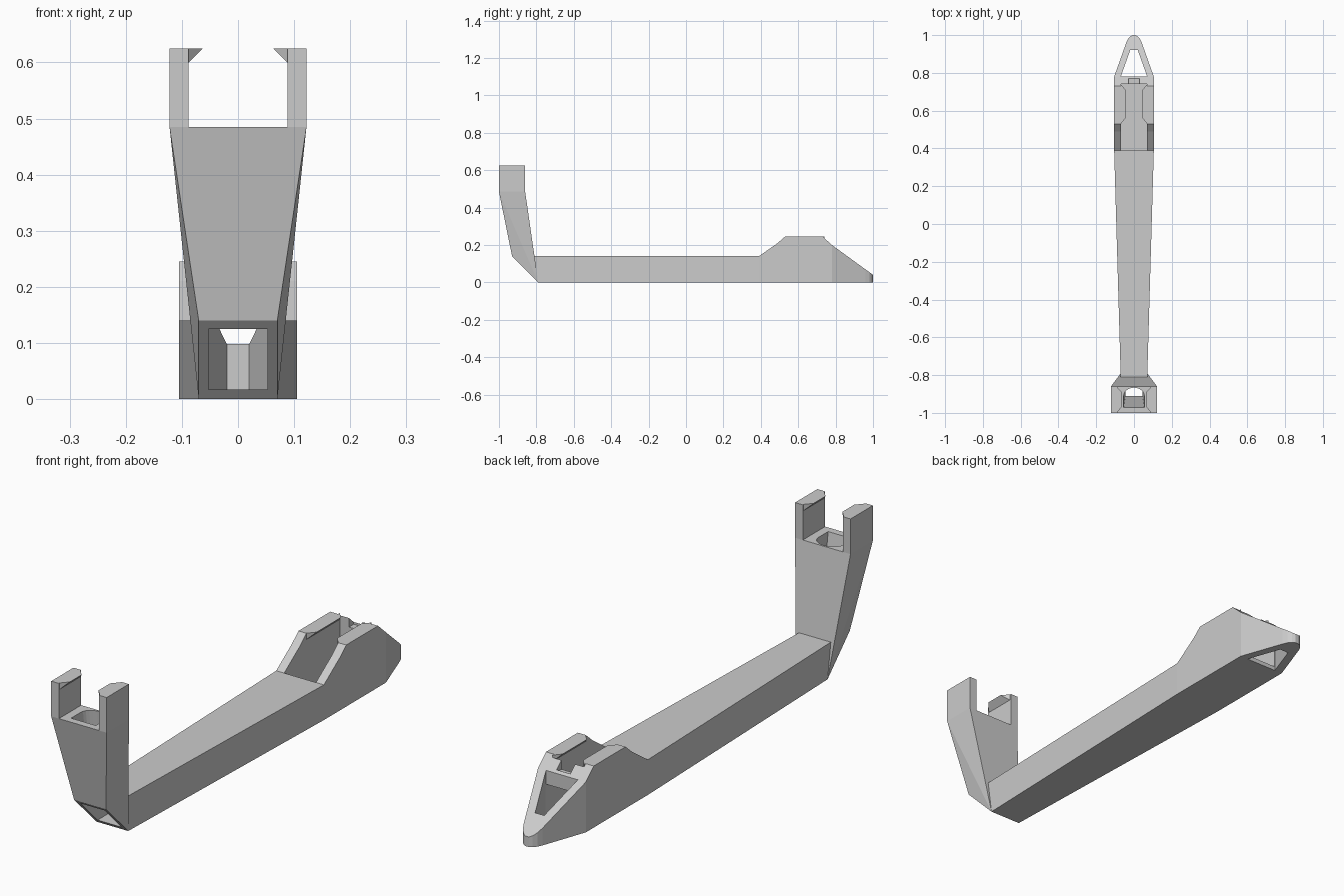
import bpy, bmesh, math

cube = bpy.data.objects.get("Cube")
if cube:
    bpy.data.objects.remove(cube, do_unlink=True)

grey = bpy.data.materials.new("plain grey")
grey.use_nodes = True
grey.diffuse_color = (0.6, 0.6, 0.6, 1)
grey.node_tree.nodes["Principled BSDF"].inputs["Base Color"].default_value = (0.6, 0.6, 0.6, 1)


def finish(name, bm):
    bmesh.ops.recalc_face_normals(bm, faces=bm.faces[:])
    mesh = bpy.data.meshes.new(name)
    bm.to_mesh(mesh)
    bm.free()
    mesh.materials.append(grey)
    obj = bpy.data.objects.new(name, mesh)
    bpy.context.collection.objects.link(obj)
    return obj


def hull(name, points):
    """Convex solid around the points, with flat areas merged."""
    bm = bmesh.new()
    for p in points:
        bm.verts.new(p)
    bmesh.ops.convex_hull(bm, input=bm.verts[:])
    bmesh.ops.dissolve_limit(bm, angle_limit=0.01, verts=bm.verts[:], edges=bm.edges[:])
    return finish(name, bm)


def box(name, xs, ys, zs):
    return hull(name, [(x, y, z) for x in xs for y in ys for z in zs])


def both(points):
    return [(s * x, y, z) for x, y, z in points for s in (-1, 1)]


def cut(obj, cutters):
    bpy.context.view_layer.objects.active = obj
    for c in cutters:
        c.hide_render = True
        mod = obj.modifiers.new(c.name, 'BOOLEAN')
        mod.operation = 'DIFFERENCE'
        mod.solver = 'EXACT'
        mod.object = c
        bpy.ops.object.modifier_apply(modifier=mod.name)


# Long beam with raised rear mount and tapered nose: (y, half width, top height)
stations = [(-0.79, 0.07, 0.14), (0.39, 0.105, 0.14), (0.49, 0.105, 0.21),
            (0.53, 0.105, 0.245), (0.73, 0.105, 0.245), (0.78, 0.105, 0.2),
            (0.96, 0.041, 0.069), (0.98, 0.032, 0.055), (0.993, 0.02, 0.045), (1.0, 0.008, 0.04)]
bm = bmesh.new()
rings = []
for y, w, top in stations:
    y_top = -0.815 if y < -0.7 else y
    rings.append([bm.verts.new(p) for p in
                  ((-w, y, 0), (w, y, 0), (w, y_top, top), (-w, y_top, top))])
for a, b in zip(rings, rings[1:]):
    for i in range(4):
        j = (i + 1) % 4
        bm.faces.new((a[i], a[j], b[j], b[i]))
bm.faces.new(rings[0])
bm.faces.new(rings[-1])
beam = finish("beam", bm)

# Upright post leaning forward
post = hull("front_post", both([(0.07, -0.79, 0), (0.07, -0.93, 0.14),
                                (0.122, -1, 0.485), (0.122, -0.86, 0.485)]))


# Cutters for the hollow inside
def rounded_outline(w, y0, y1, z, r):
    pts = [(-w, y0, z), (w, y0, z)]
    for i in range(13):
        t = math.pi * i / 12
        pts.append((w * math.cos(t), y1 - r + r * math.sin(t), z))
    return pts


tunnel = box("tunnel_cutter", (-0.053, 0.053), (-0.98, 0.42), (0.017, 0.125))
shaft = hull("shaft_cutter", rounded_outline(0.055, -0.974, -0.868, 0.5, 0.045)
             + rounded_outline(0.045, -0.905, -0.83, 0.1, 0.03))
cavity = box("cavity_cutter", (-0.07, 0.07), (0.39, 0.74), (0.017, 0.4))
passage = box("passage_cutter", (-0.0695, 0.0695), (0.72, 0.784), (0.0172, 0.145))
nose_hole = hull("nose_hole_cutter", both([(0.07, 0.78, z) for z in (-0.1, 0.4)]
                                          + [(0.02, 0.92, z) for z in (-0.1, 0.4)]))
notch = box("notch_cutter", (-0.03, 0.03), (0.72, 0.77), (0.2, 0.4))
cut(beam, [tunnel, cavity, passage, nose_hole, notch])
cut(post, [tunnel, shaft])
for c in (tunnel, shaft, cavity, passage, nose_hole, notch):
    bpy.data.objects.remove(c, do_unlink=True)


# Snap lip: wedge hanging inward from the top of a wall
def lip(name, side, wall, y0, y1, inset, top):
    d = 0.025
    pts = [(wall, y0, top), (wall, y1, top), (wall, y0, top - d), (wall, y1, top - d),
           (wall - d, y0 + inset, top), (wall - d, y1 - inset, top)]
    hull(name, [(side * x, y, z) for x, y, z in pts])


# Prongs and lips on both sides
for side, label in ((1, "left"), (-1, "right")):
    box("front_prong_" + label, (side * 0.088, side * 0.122), (-1, -0.86), (0.485, 0.625))
    lip("front_lip_" + label, side, 0.088, -0.995, -0.865, 0.028, 0.625)
    lip("rear_lip_" + label, side, 0.07, 0.53, 0.74, 0.03, 0.245)
